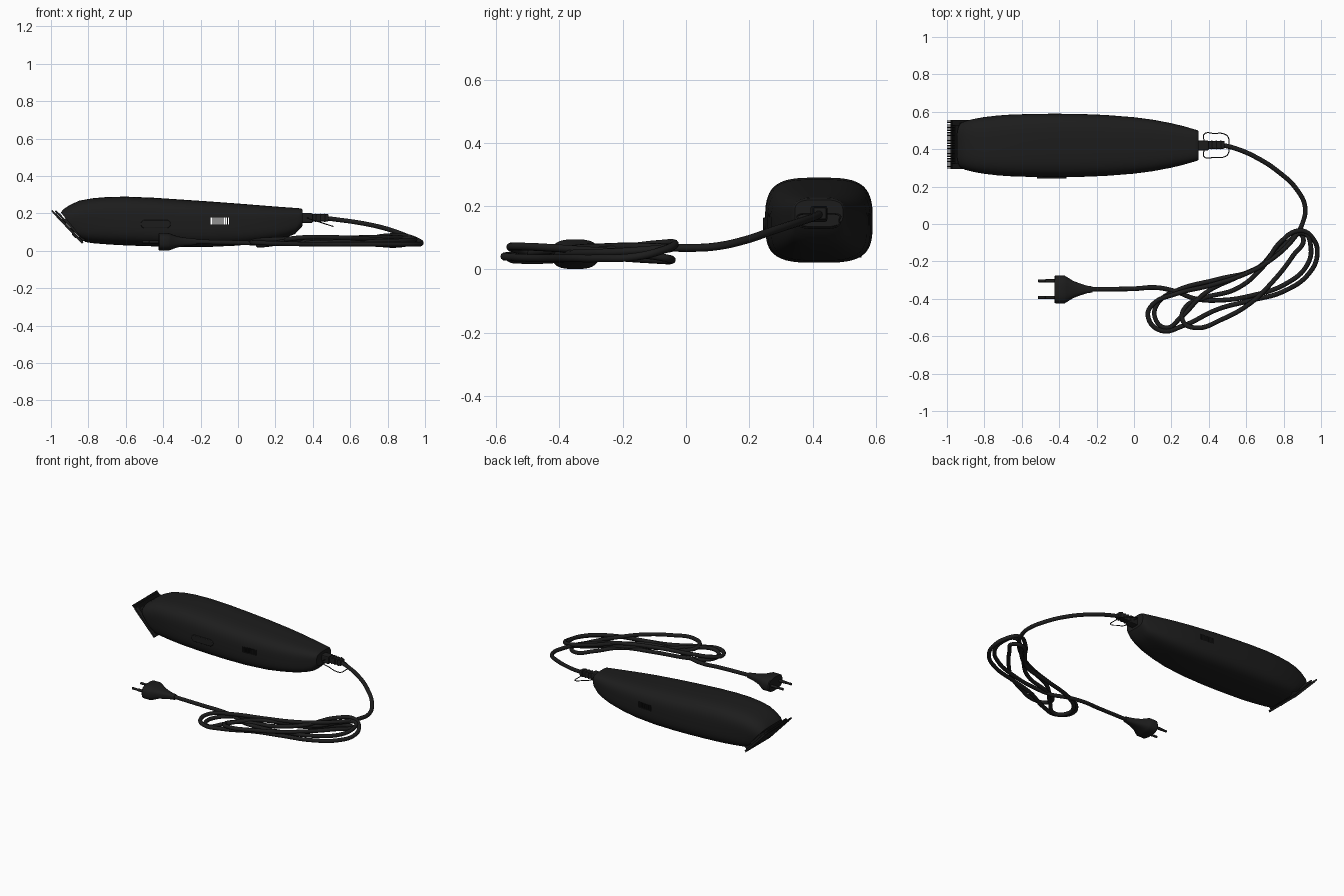
import bpy, bmesh, math
from mathutils import Vector, Matrix

if "Cube" in bpy.data.objects:
    bpy.data.objects.remove(bpy.data.objects["Cube"])

black = bpy.data.materials.new("black_plastic")
black.diffuse_color = (0.012, 0.012, 0.012, 1)
black.use_nodes = True
black.node_tree.nodes["Principled BSDF"].inputs["Base Color"].default_value = black.diffuse_color


def add(name, bm, angle=35, bevel=0):
    bmesh.ops.recalc_face_normals(bm, faces=bm.faces)
    me = bpy.data.meshes.new(name)
    bm.to_mesh(me)
    bm.free()
    ob = bpy.data.objects.new(name, me)
    bpy.context.collection.objects.link(ob)
    me.materials.append(black)
    if bevel:
        m = ob.modifiers.new("Bevel", 'BEVEL')
        m.width, m.segments = bevel, 2
    if angle:
        bpy.ops.object.select_all(action='DESELECT')
        ob.select_set(True)
        bpy.context.view_layer.objects.active = ob
        bpy.ops.object.shade_smooth_by_angle(angle=math.radians(angle))
    return ob


def boxes(name, items, matrix=Matrix(), bevel=0):
    """items: (low corner, high corner)"""
    bm = bmesh.new()
    for lo, hi in items:
        lo, hi = Vector(lo), Vector(hi)
        bmesh.ops.create_cube(bm, size=1, matrix=matrix @ Matrix.Translation((lo + hi) / 2)
                              @ Matrix.Diagonal((*(hi - lo), 1)))
    return add(name, bm, 0, bevel)


def loft(name, stations, yc, n, seg=48, angle=35):
    """stations: x at top, x at bottom, z top, z bottom, half width"""
    bm = bmesh.new()
    rings = []
    for xt, xb, zt, zb, w in stations:
        ring = []
        for i in range(seg):
            a = 2 * math.pi * (i + 0.5) / seg
            c, s = math.cos(a), math.sin(a)
            c = math.copysign(abs(c) ** (2 / n), c)
            s = math.copysign(abs(s) ** (2 / n), s)
            k = (s + 1) / 2
            ring.append(bm.verts.new((xb + (xt - xb) * k, yc + w * c, zb + (zt - zb) * k)))
        rings.append(ring)
    for a, b in zip(rings, rings[1:]):
        for i in range(seg):
            j = (i + 1) % seg
            bm.faces.new((a[i], a[j], b[j], b[i]))
    bm.faces.new(rings[0])
    bm.faces.new(rings[-1])
    return add(name, bm, angle)


def rod(name, points, radius, cyclic=False):
    cu = bpy.data.curves.new(name, 'CURVE')
    cu.dimensions = '3D'
    cu.bevel_depth, cu.bevel_resolution, cu.resolution_u = radius, 3, 8
    cu.use_fill_caps = True
    sp = cu.splines.new('BEZIER')
    sp.bezier_points.add(len(points) - 1)
    for p, co in zip(sp.bezier_points, points):
        p.co = co
        p.handle_left_type = p.handle_right_type = 'AUTO'
    sp.use_cyclic_u = cyclic
    cu.materials.append(black)
    ob = bpy.data.objects.new(name, cu)
    bpy.context.collection.objects.link(ob)


YC = 0.42

# Hollow clipper housing with slanted nose
body = loft("clipper_housing", [
    (-.947, -.825, .205, .055, .128), (-.935, -.815, .222, .047, .133),
    (-.90, -.78, .245, .041, .142), (-.85, -.72, .268, .036, .152),
    (-.78, -.66, .281, .032, .160), (-.70, -.60, .288, .029, .165),
    (-.60, -.52, .290, .026, .168), (-.45, -.42, .284, .023, .170),
    (-.30, -.30, .274, .021, .169), (-.15, -.15, .264, .021, .163),
    (0, 0, .253, .028, .151), (.10, .10, .245, .040, .138),
    (.20, .20, .237, .056, .119), (.27, .26, .232, .072, .103),
    (.325, .305, .228, .090, .088), (.338, .338, .226, .125, .082),
    (.346, .346, .220, .135, .076)], YC, 3.4)
m = body.modifiers.new("Shell", 'SOLIDIFY')
m.thickness, m.offset = .01, -1

# Vent slots through both side walls
slots = boxes("vent_cutter", [((-.146 + i * .0103, .2, .14), (-.140 + i * .0103, .65, .177))
                              for i in range(10)])
slots.hide_render = True
slots.display_type = 'WIRE'
m = body.modifiers.new("Vents", 'BOOLEAN')
m.operation, m.solver, m.object = 'DIFFERENCE', 'EXACT', slots

# Power switch on the front side
bm = bmesh.new()
pts = []
for i in range(24):
    a = 2 * math.pi * (i + .5) / 24
    pts.append(bm.verts.new((-.44 + math.copysign(.058, math.cos(a)) + .022 * math.cos(a),
                             .26, .143 + .022 * math.sin(a))))
face = bm.faces.new(pts)
ext = bmesh.ops.extrude_face_region(bm, geom=[face])
for v in ext["geom"]:
    if isinstance(v, bmesh.types.BMVert):
        v.co.y = .244
add("power_switch", bm, 35, .003)

# Slanted blade set: local x runs to the tooth tips, local z points outward
d = Vector((-.687, 0, .727))
nrm = Vector((-.727, 0, -.687))
M = Matrix((d, (0, 1, 0), nrm)).transposed().to_4x4()
M.translation = (-.825, .425, .046)


def comb(count, half, u0, u1, z0, z1):
    p = 2 * half / count
    return [((u0, -half + (i + .2) * p, z0), (u1, -half + (i + .8) * p, z1)) for i in range(count)]


boxes("fixed_blade", [((0, -.13, 0), (.212, .13, .013))] + comb(30, .13, .211, .24, .003, .012), M)
boxes("moving_blade", [((.07, -.105, -.012), (.2, .105, -.001))]
      + comb(24, .105, .199, .225, -.010, -.001), M)
boxes("blade_mount", [((.005, -.115, -.032), (.16, .115, -.001))], M, .003)
for side in (-1, 1):
    bm = bmesh.new()
    bmesh.ops.create_cone(bm, cap_ends=True, segments=20, radius1=.016, radius2=.013, depth=.006,
                          matrix=M @ Matrix.Translation((.06, side * .065, .015)))
    add("blade_screw", bm)

# Ribbed cord sleeve and hanging loop
boxes("cord_sleeve", [((.335, .394, .150), (.40, .446, .201)), ((.395, .402, .157), (.485, .444, .196))]
      + [((.41 + i * .024, .399, .154), (.422 + i * .024, .447, .199)) for i in range(3)], bevel=.006)
loop = [(.375, 0.060), (.43, .064), (.48, .062), (.503, .045), (.507, 0)]
half = [(x, w, .175 - (x - .37) * .32) for x, w in loop]
rod("hanging_loop", [(.375, YC + .02, .176)] + [(x, YC + w, z) for x, w, z in half]
    + [(x, YC - w, z) for x, w, z in half[-2::-1]] + [(.375, YC - .02, .176)], .0028)

# Mains cord: lead, three bundled turns, then run to the plug
lead = [(.46, .424, .176), (.53, .408, .167), (.65, .358, .150), (.78, .273, .122),
        (.87, .185, .092), (.915, .09, .072), (.903, .01, .068), (.86, -.07, .070)]
turn_a = [(.72, -.20, .072), (.60, -.265, .07), (.42, -.325, .068), (.22, -.375, .062),
          (.10, -.43, .055), (.075, -.495, .045), (.145, -.57, .042), (.26, -.545, .038),
          (.45, -.455, .035), (.62, -.41, .035), (.80, -.36, .035), (.935, -.265, .035),
          (.98, -.16, .04), (.955, -.075, .06), (.89, -.035, .08), (.79, -.09, .08)]
turn_b = [(.68, -.24, .062), (.55, -.345, .055), (.36, -.40, .05), (.275, -.445, .05),
          (.262, -.52, .06), (.33, -.555, .07), (.47, -.51, .072), (.62, -.425, .068),
          (.74, -.31, .06), (.85, -.17, .05), (.905, -.075, .038), (.86, -.045, .03),
          (.77, -.12, .032), (.66, -.235, .04)]
turn_c = [(.45, -.295, .045), (.23, -.355, .04), (.13, -.42, .032), (.112, -.50, .03),
          (.17, -.555, .035), (.25, -.50, .052), (.38, -.37, .062), (.56, -.28, .055),
          (.72, -.20, .05), (.83, -.09, .06), (.91, -.05, .068), (.945, -.12, .062),
          (.925, -.22, .055), (.82, -.315, .052), (.62, -.385, .048)]
tail = [(.45, -.408, .045), (.33, -.40, .04), (.22, -.36, .04), (.12, -.34, .04),
        (0, -.346, .044), (-.24, -.35, .049)]
rod("mains_cord", lead + turn_a + turn_b + turn_c + tail, .0125)

# Flat two-pin plug
loft("plug_body", [(x, x, .048 + h, .048 - h, w) for x, h, w in [
    (-.425, .044, .070), (-.420, .047, .075), (-.372, .047, .075), (-.360, .043, .068),
    (-.325, .030, .046), (-.285, .023, .031), (-.25, .019, .020), (-.222, .016, .016)]], -.35, 2.8, 32)
for y in (-.304, -.393):
    for name, x0, x1, r in (("pin_sleeve", -.475, -.42, .009), ("pin_tip", -.513, -.47, .0075)):
        bm = bmesh.new()
        bmesh.ops.create_cone(bm, cap_ends=True, segments=16, radius1=r, radius2=r, depth=x1 - x0,
                              matrix=Matrix.Translation(((x0 + x1) / 2, y, .048))
                              @ Matrix.Rotation(math.pi / 2, 4, 'Y'))
        add(name, bm, 35, .002)
